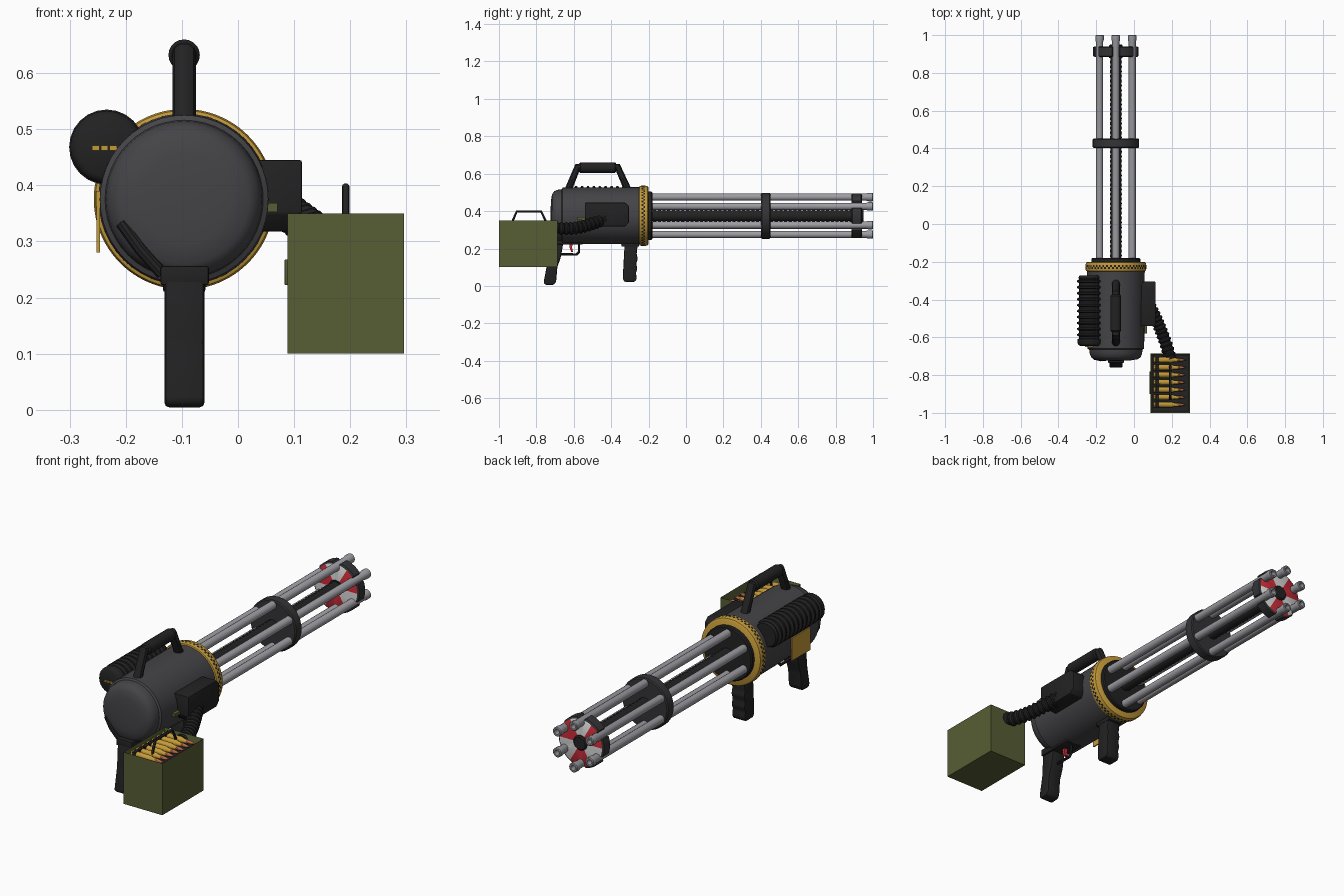
import bpy, bmesh, math
from mathutils import Vector, Matrix

if "Cube" in bpy.data.objects:
    bpy.data.objects.remove(bpy.data.objects["Cube"])

CX, CZ = -0.096, 0.375          # main barrel axis


def mat(name, r, g, b):
    m = bpy.data.materials.new(name)
    m.diffuse_color = (r, g, b, 1)
    m.use_nodes = True
    m.node_tree.nodes["Principled BSDF"].inputs["Base Color"].default_value = m.diffuse_color
    return m


BODY = mat("dark_grey", 0.058, 0.058, 0.064)
BLACK = mat("black", 0.016, 0.016, 0.017)
CLAMP = mat("charcoal", 0.034, 0.034, 0.037)
STEEL = mat("steel", 0.33, 0.33, 0.36)
OLIVE = mat("olive", 0.095, 0.11, 0.035)
GOLD = mat("gold", 0.55, 0.32, 0.04)
RED = mat("red", 0.6, 0.025, 0.04)
WHITE = mat("off_white", 0.7, 0.7, 0.7)
COPPER = mat("copper", 0.45, 0.14, 0.06)


def finish(ob, angle=35):
    bpy.ops.object.select_all(action='DESELECT')
    ob.select_set(True)
    bpy.context.view_layer.objects.active = ob
    bpy.ops.object.shade_smooth_by_angle(angle=math.radians(angle))
    return ob


def from_bmesh(name, bm, mats, bevel=0.0):
    bmesh.ops.recalc_face_normals(bm, faces=bm.faces)
    if bevel:
        bmesh.ops.bevel(bm, geom=bm.edges[:], offset=bevel, segments=2,
                        profile=0.5, affect='EDGES', clamp_overlap=True)
    me = bpy.data.meshes.new(name)
    bm.to_mesh(me)
    bm.free()
    for m in mats:
        me.materials.append(m)
    ob = bpy.data.objects.new(name, me)
    bpy.context.collection.objects.link(ob)
    return finish(ob)


def lathe(name, profile, mats, x=CX, z=CZ, n=32, rule=None, shape=None):
    """Rings of (y, radius) around a y axis; rule(band, segment) picks a material."""
    bm = bmesh.new()
    rings = []
    for y, r in profile:
        ring = []
        for i in range(n):
            a = 2 * math.pi * i / n
            q = r * (shape(a) if shape else 1)
            ring.append(bm.verts.new((x + q * math.cos(a), y, z + q * math.sin(a))))
        rings.append(ring)
    for b in range(len(rings) - 1):
        for i in range(n):
            j = (i + 1) % n
            f = bm.faces.new((rings[b][i], rings[b][j], rings[b + 1][j], rings[b + 1][i]))
            if rule:
                f.material_index = rule(b, i)
    bm.faces.new(rings[0])
    bm.faces.new(rings[-1])
    return from_bmesh(name, bm, mats)


def prism(name, yz, x0, x1, m, bevel=0.0):
    """Side outline in (y, z) extruded from x0 to x1."""
    bm = bmesh.new()
    a = [bm.verts.new((x0, y, z)) for y, z in yz]
    b = [bm.verts.new((x1, y, z)) for y, z in yz]
    bm.faces.new(a)
    bm.faces.new(b)
    for i in range(len(a)):
        j = (i + 1) % len(a)
        bm.faces.new((a[i], a[j], b[j], b[i]))
    return from_bmesh(name, bm, [m], bevel)


def box(name, x0, x1, y0, y1, z0, z1, m, bevel=0.0):
    return prism(name, [(y0, z0), (y1, z0), (y1, z1), (y0, z1)], x0, x1, m, bevel)


def tube(name, pts, radius, m, scales=None, res=3):
    cu = bpy.data.curves.new(name, 'CURVE')
    cu.dimensions = '3D'
    cu.bevel_depth = radius
    cu.bevel_resolution = res
    cu.use_fill_caps = True
    sp = cu.splines.new('POLY')
    sp.points.add(len(pts) - 1)
    for i, p in enumerate(pts):
        sp.points[i].co = (*p, 1)
        sp.points[i].radius = scales[i] if scales else 1
    cu.materials.append(m)
    ob = bpy.data.objects.new(name, cu)
    bpy.context.collection.objects.link(ob)
    bpy.ops.object.select_all(action='DESELECT')
    ob.select_set(True)
    bpy.context.view_layer.objects.active = ob
    bpy.ops.object.convert(target='MESH')
    return finish(bpy.context.view_layer.objects.active)


# Housing with rounded rear cap
lathe("housing", [(-0.724, 0.03), (-0.722, 0.08), (-0.716, 0.115), (-0.705, 0.131),
                  (-0.685, 0.139), (-0.665, 0.141), (-0.66, 0.15), (-0.245, 0.153)], [BODY], n=48)
# Gold collar with a checkered band
lathe("collar", [(-0.252, 0.150), (-0.248, 0.158), (-0.238, 0.161), (-0.228, 0.161),
                 (-0.218, 0.161), (-0.205, 0.158), (-0.2, 0.150)], [GOLD, BLACK], n=96,
      rule=lambda b, i: 1 if b in (2, 3) and (i + b) % 2 else 0)
lathe("front_plate", [(-0.21, 0.13), (-0.185, 0.13), (-0.18, 0.125)], [BLACK])

# Ribbed centre shaft
ribs = [(-0.18 + 0.0125 * i, 0.032 if i % 2 else 0.028) for i in range(87)]
lathe("centre_shaft", ribs, [BLACK], n=16)

# Six barrels with slightly flared muzzles
for k in range(6):
    a = math.radians(30 + 60 * k)
    lathe("barrel", [(-0.2, 0.0195), (0.965, 0.0195), (0.975, 0.0225), (0.997, 0.0225),
                     (1.0, 0.019), (1.0, 0.012), (0.96, 0.012)], [STEEL],
          CX + 0.1 * math.cos(a), CZ + 0.1 * math.sin(a), 16)

# Middle clamp, and scalloped muzzle clamp with painted sectors on both faces
lathe("middle_clamp", [(0.402, 0.118), (0.407, 0.123), (0.447, 0.123), (0.452, 0.118)], [CLAMP], n=36)


def scallop(a):
    d = abs((math.degrees(a) % 60) - 30)
    return 0.85 if d < 10 else 1.0


def paint(band, i):
    if band in (0, 4):
        return 1 + (i // 12) % 2
    return 0


lathe("muzzle_clamp", [(0.885, 0.035), (0.885, 0.113), (0.89, 0.121), (0.935, 0.121),
                       (0.94, 0.113), (0.94, 0.035)], [CLAMP, RED, WHITE], n=72,
      rule=paint, shape=scallop)
lathe("muzzle_hub", [(0.88, 0.036), (0.945, 0.036), (0.95, 0.03)], [BLACK], n=16)

# Ribbed canister on the left
prof = [(-0.645, 0.052), (-0.64, 0.06), (-0.632, 0.065), (-0.61, 0.065), (-0.605, 0.056)]
for k in range(10):
    y = -0.597 + 0.0315 * k
    prof += [(y, 0.056), (y + 0.006, 0.067), (y + 0.014, 0.067), (y + 0.02, 0.056)]
prof += [(-0.285, 0.06), (-0.272, 0.055)]
lathe("canister", prof, [BLACK], -0.234, 0.468, 24)
for k in range(3):
    box("canister_mark", -0.26 + 0.0155 * k, -0.247 + 0.0155 * k, -0.65, -0.643, 0.462, 0.471, GOLD)

# Carry handle
tube("handle_frame", [(CX, -0.635, 0.50), (CX, -0.58, 0.635), (CX, -0.365, 0.635),
                      (CX, -0.305, 0.50)], 0.021, BLACK)
lathe("handle_grip", [(-0.572, 0.022), (-0.565, 0.028), (-0.38, 0.028), (-0.373, 0.022)],
      [BLACK], CX, 0.632, 20)

# Pistol grips, mounts, trigger and guard
prism("rear_grip", [(-0.762, 0.015), (-0.748, 0.004), (-0.705, 0.006), (-0.694, 0.025),
                    (-0.688, 0.10), (-0.67, 0.15), (-0.655, 0.235), (-0.735, 0.235),
                    (-0.742, 0.12)], -0.131, -0.06, BLACK, 0.008)
front = [(-0.33, 0.022), (-0.272, 0.022), (-0.263, 0.04), (-0.268, 0.07), (-0.26, 0.09),
         (-0.266, 0.12), (-0.258, 0.145), (-0.264, 0.17), (-0.257, 0.23), (-0.328, 0.23),
         (-0.334, 0.12), (-0.338, 0.04)]
prism("front_grip", front, -0.131, -0.06, BLACK, 0.006)
box("rear_grip_mount", -0.138, -0.052, -0.735, -0.55, 0.222, 0.256, BLACK, 0.004)
box("front_grip_mount", -0.134, -0.058, -0.345, -0.25, 0.21, 0.24, BLACK, 0.004)
tube("trigger_guard", [(CX, -0.67, 0.17), (CX, -0.585, 0.168), (CX, -0.572, 0.182),
                       (CX, -0.572, 0.23)], 0.007, BLACK)
prism("trigger", [(-0.625, 0.23), (-0.605, 0.23), (-0.61, 0.205), (-0.603, 0.182),
                  (-0.614, 0.182), (-0.622, 0.205)], CX - 0.009, CX + 0.009, RED)
tube("rear_lever", [(-0.208, -0.708, 0.333), (-0.175, -0.716, 0.287), (-0.135, -0.712, 0.242)],
     0.011, BLACK)

# Gold ejection flap on the left
box("ejection_flap", -0.252, -0.246, -0.59, -0.45, 0.28, 0.39, GOLD)

# Feed block, small brass fitting and ribbed feed hose
prism("feed_block", [(-0.54, 0.35), (-0.515, 0.318), (-0.325, 0.318), (-0.305, 0.34),
                     (-0.305, 0.425), (-0.325, 0.445), (-0.54, 0.445)], 0.02, 0.114, BLACK, 0.004)
box("feed_fitting", 0.03, 0.07, -0.58, -0.53, 0.352, 0.368, OLIVE)
p = [Vector(v) for v in ((0.085, -0.44, 0.355), (0.13, -0.52, 0.325),
                         (0.16, -0.60, 0.29), (0.195, -0.72, 0.315))]
path, radii = [], []
for i in range(49):
    t = i / 48
    s = 1 - t
    path.append(p[0] * s**3 + p[1] * 3 * s * s * t + p[2] * 3 * s * t * t + p[3] * t**3)
    radii.append(1.0 if i % 4 < 2 else 0.82)
tube("feed_hose", path, 0.035, BLACK, radii, 4)

# Ammunition box: open tray with a raised floor under the rounds
bm = bmesh.new()
bmesh.ops.create_cube(bm, size=1, matrix=Matrix.Translation((0.192, -0.843, 0.225))
                      @ Matrix.Diagonal((0.208, 0.314, 0.25, 1)))
top = max(bm.faces, key=lambda f: f.calc_center_median().z)
bmesh.ops.inset_region(bm, faces=[top], thickness=0.011)
bmesh.ops.translate(bm, verts=top.verts[:], vec=(0, 0, -0.04))
top.material_index = 1
from_bmesh("ammo_box", bm, [OLIVE, BLACK])
box("box_latch", 0.083, 0.09, -0.9, -0.78, 0.222, 0.268, OLIVE, 0.002)
tube("box_handle", [(0.192, -0.925, 0.33), (0.192, -0.925, 0.352), (0.192, -0.905, 0.398),
                    (0.192, -0.775, 0.398), (0.192, -0.752, 0.352), (0.192, -0.752, 0.33)],
     0.0065, BLACK)


# Rounds lying across the box, with belt links
def cartridge(y, z):
    bm = bmesh.new()
    prof = [(0.104, 0.015), (0.2, 0.015), (0.215, 0.010), (0.235, 0.010), (0.255, 0.007), (0.276, 0.001)]
    rings = [[bm.verts.new((x, y + r * math.cos(k * math.pi / 5), z + r * math.sin(k * math.pi / 5)))
              for k in range(10)] for x, r in prof]
    for b in range(5):
        for k in range(10):
            f = bm.faces.new((rings[b][k], rings[b][(k + 1) % 10],
                              rings[b + 1][(k + 1) % 10], rings[b + 1][k]))
            f.material_index = 1 if b >= 3 else 0
    bm.faces.new(rings[0])
    bm.faces.new(rings[-1])
    from_bmesh("round", bm, [GOLD, COPPER])


for k in range(7):
    cartridge(-0.957 + 0.0395 * k, 0.332)
    box("belt_link", 0.115, 0.132, -0.974 + 0.0395 * k, -0.94 + 0.0395 * k, 0.315, 0.349, BLACK, 0.003)
